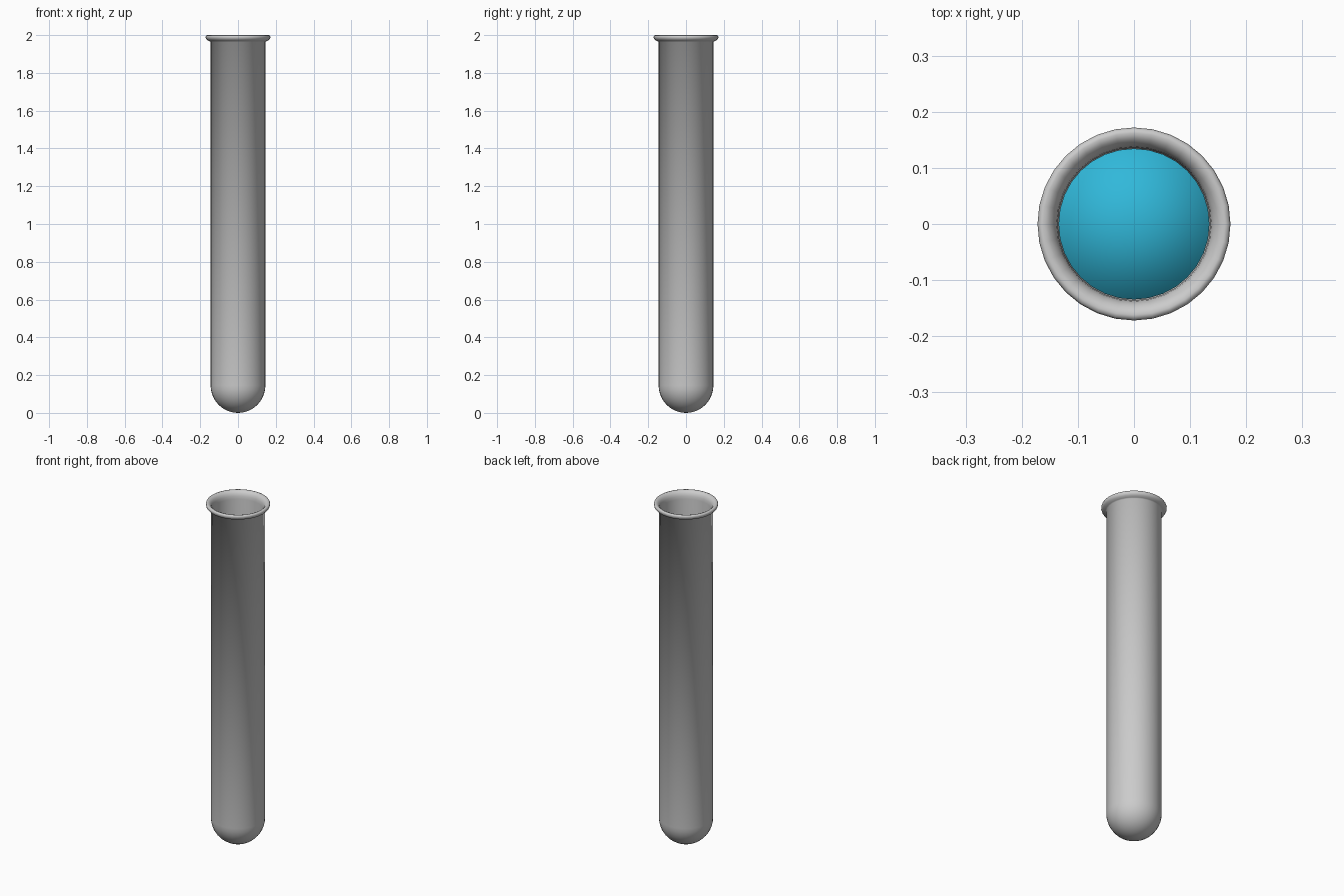
import bpy, bmesh
from math import sin, cos, pi

if "Cube" in bpy.data.objects:
    bpy.data.objects.remove(bpy.data.objects["Cube"])

SEG = 32
R_OUT, R_IN, R_LIQ = 0.145, 0.136, 0.1345
Z_BALL = 0.145          # centre of the round bottom
LEVEL = 1.0             # liquid height


def bowl(r, steps=10):
    """Quarter-circle profile from the bottom pole up to the straight wall."""
    return [(r * sin(i / steps * pi / 2), Z_BALL - r * cos(i / steps * pi / 2))
            for i in range(steps + 1)]


def lathe(name, profile):
    """Revolve an (r, z) profile around z; points with r = 0 become poles."""
    bm = bmesh.new()
    rings = []
    for r, z in profile:
        if r < 1e-6:
            rings.append([bm.verts.new((0, 0, z))] * SEG)
        else:
            rings.append([bm.verts.new((r * cos(2 * pi * k / SEG), r * sin(2 * pi * k / SEG), z))
                          for k in range(SEG)])
    for a, b in zip(rings, rings[1:]):
        for k in range(SEG):
            n = (k + 1) % SEG
            quad = list(dict.fromkeys((a[k], a[n], b[n], b[k])))
            if len(quad) > 2:
                bm.faces.new(quad)
    bmesh.ops.recalc_face_normals(bm, faces=bm.faces)
    for f in bm.faces:
        f.smooth = True
    mesh = bpy.data.meshes.new(name)
    bm.to_mesh(mesh)
    bm.free()
    obj = bpy.data.objects.new(name, mesh)
    bpy.context.collection.objects.link(obj)
    return obj


# Glass tube: outer wall, flared lip, inner wall
lip = [(R_OUT, 1.965), (0.152, 1.968), (0.164, 1.974), (0.170, 1.982), (0.172, 1.991),
       (0.169, 1.998), (0.162, 2.0), (0.152, 1.996), (0.143, 1.986), (0.138, 1.972), (R_IN, 1.955)]
lathe("glass_tube", bowl(R_OUT) + lip + bowl(R_IN)[::-1])

# Liquid filling the lower part
liquid = lathe("liquid", bowl(R_LIQ) + [(R_LIQ, LEVEL), (0, LEVEL)])
mat = bpy.data.materials.new("cyan_liquid")
mat.diffuse_color = (0.03, 0.48, 0.70, 1)
mat.use_nodes = True
mat.node_tree.nodes["Principled BSDF"].inputs["Base Color"].default_value = mat.diffuse_color
liquid.data.materials.append(mat)
